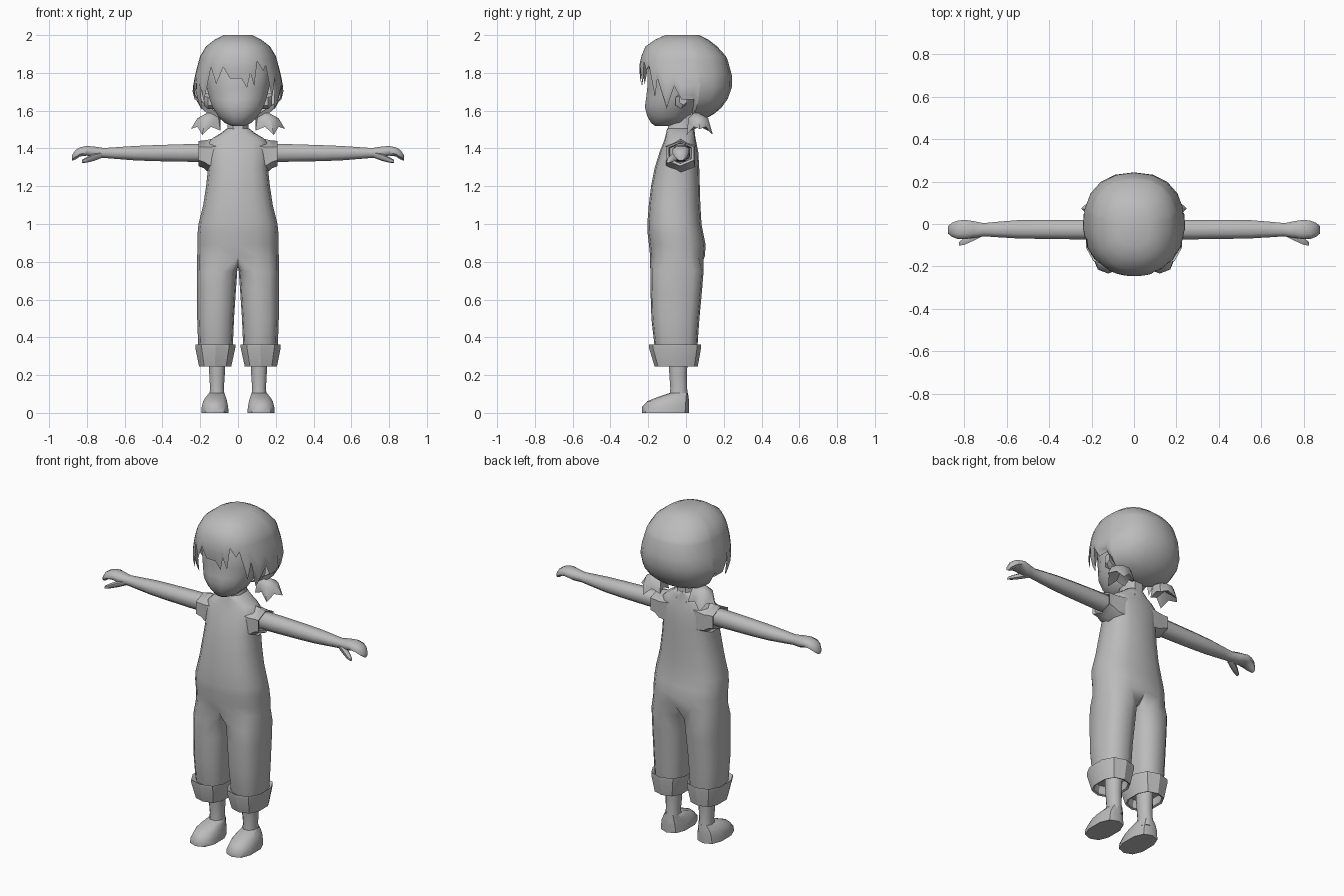
import bpy, bmesh, math

if "Cube" in bpy.data.objects:
    bpy.data.objects.remove(bpy.data.objects["Cube"])

grey = bpy.data.materials.new("grey")
grey.diffuse_color = (0.5, 0.5, 0.5, 1)
grey.use_nodes = True
grey.node_tree.nodes["Principled BSDF"].inputs["Base Color"].default_value = grey.diffuse_color


def finish(name, bm, angle=40):
    bmesh.ops.recalc_face_normals(bm, faces=bm.faces)
    me = bpy.data.meshes.new(name)
    bm.to_mesh(me)
    bm.free()
    me.materials.append(grey)
    ob = bpy.data.objects.new(name, me)
    bpy.context.collection.objects.link(ob)
    bpy.ops.object.select_all(action='DESELECT')
    ob.select_set(True)
    bpy.context.view_layer.objects.active = ob
    bpy.ops.object.shade_smooth_by_angle(angle=math.radians(angle))
    return ob


def spow(c, e):
    return math.copysign(abs(c) ** e, c)


def bridge(bm, a, b):
    for i in range(len(a)):
        j = (i + 1) % len(a)
        bm.faces.new((a[i], a[j], b[j], b[i]))


def loft(name, rings, n=12, axis='z', side=1, e=0.85, angle=40):
    """Rings are (t, u0, u1, v0, v1): position along the axis and extents across it."""
    bm = bmesh.new()
    loops = []
    for t, u0, u1, v0, v1 in rings:
        loop = []
        for i in range(n):
            a = 2 * math.pi * (i + 0.5) / n
            k = math.cos(math.pi / n) ** e
            u = (u0 + u1) / 2 + (u1 - u0) / 2 * spow(math.cos(a), e) / k
            v = (v0 + v1) / 2 + (v1 - v0) / 2 * spow(math.sin(a), e) / (k if n % 4 == 0 else 1)
            p = (u * side, v, t) if axis == 'z' else (t * side, u, v)
            loop.append(bm.verts.new(p))
        loops.append(loop)
    for a, b in zip(loops, loops[1:]):
        bridge(bm, a, b)
    bm.faces.new(loops[0])
    bm.faces.new(loops[-1])
    return finish(name, bm, angle)


def sym(rows):
    """Rings centred on x from (z, half width, y front, y back)."""
    return [(z, -w, w, y0, y1) for z, w, y0, y1 in rows]


# Head and neck
loft("head", sym([(1.52, .035, -.165, -.06), (1.535, .07, -.185, -.01), (1.57, .105, -.205, .02),
                  (1.62, .135, -.218, .05), (1.66, .15, -.212, .08), (1.72, .165, -.205, .1),
                  (1.80, .175, -.205, .1), (1.87, .16, -.18, .1)]), e=.95)
loft("neck", sym([(1.44, .08, -.105, .05), (1.49, .057, -.098, .042), (1.58, .055, -.09, .04)]), n=8)

# Hair: one shell of columns around the head, ending in a jagged fringe at the front
profile = [(2.0, .075, .10, .08), (1.975, .125, .155, .13), (1.94, .17, .205, .175), (1.89, .20, .236, .21),
           (1.85, .212, .246, .23), (1.80, .225, .246, .241), (1.75, .236, .24, .247), (1.70, .241, .235, .24),
           (1.63, .222, .225, .205), (1.58, .16, .21, .145), (1.55, .06, .20, .09)]
fringe = [(-98, 1.66), (-86, 1.66), (-78, 1.73), (-66, 1.60), (-57, 1.74), (-50, 1.65), (-38, 1.83),
          (-26, 1.74), (-18, 1.83), (-8, 1.77), (3, 1.77), (9, 1.72), (14, 1.80), (18, 1.73), (26, 1.86),
          (34, 1.81), (40, 1.84), (48, 1.67), (55, 1.77), (66, 1.61), (78, 1.73), (86, 1.66), (98, 1.66)]
columns = fringe + [(d, 1.55) for d in range(104, 260, 19)]


def hair_point(deg, z, front):
    for (z1, *p), (z0, *q) in zip(profile, profile[1:]):
        if z >= z0 - 1e-6:
            f = (z1 - z) / (z1 - z0)
            rx, rf, rb = [a + (b - a) * f for a, b in zip(p, q)]
            break
    if front:
        rx = max(rx, .205) if z < 1.7 else rx
    c, s = math.cos(math.radians(deg)), math.sin(math.radians(deg))
    return (rx * spow(s, .87), -.01 * (z > 1.9) - (rf if c > 0 else rb) * spow(c, .85), z)


bm = bmesh.new()
cols = []
for deg, zb in columns:
    zs = [2.0, 1.975, 1.94, 1.89] + [1.87 + (zb - 1.87) * t for t in (0, .25, .45, .65, .8, .9, 1)]
    cols.append([bm.verts.new(hair_point(deg, z, abs(deg) < 100)) for z in zs])
for i, a in enumerate(cols):
    b = cols[(i + 1) % len(cols)]
    for k in range(len(a) - 1):
        bm.faces.new((a[k], b[k], b[k + 1], a[k + 1]))
bm.faces.new([c[0] for c in cols])
# Inner walls and underside closing the back mass behind the ears
for c in (cols[len(fringe)], cols[-1]):
    inner = [bm.verts.new((v.co.x * .5, v.co.y + .01, v.co.z)) for v in c[5:]]
    for k in range(len(inner) - 1):
        bm.faces.new((c[5 + k], c[6 + k], inner[k + 1], inner[k]))
bm.faces.new([c[-1] for c in cols[len(fringe):]])
finish("hair", bm, 50)

# Shirt, hips and trouser legs as one body
bm = bmesh.new()
torso = [(1.505, .06, -.10, .045), (1.478, .095, -.106, .047), (1.455, .135, -.112, .05), (1.43, .16, -.12, .055),
         (1.38, .163, -.14, .065), (1.3, .158, -.165, .07), (1.2, .169, -.185, .073), (1.1, .184, -.197, .076),
         (1.0, .209, -.205, .082), (.95, .214, -.203, .092), (.89, .214, -.196, .104), (.83, .216, -.19, .10)]
loops = []
for z, w, y0, y1 in torso:
    loop = []
    for i in range(16):
        a = 2 * math.pi * i / 16 - math.pi / 2
        loop.append(bm.verts.new((w * spow(math.cos(a), .8) if i % 8 else 0,
                                  (y0 + y1) / 2 + (y1 - y0) / 2 * spow(math.sin(a), .8), z)))
    loops.append(loop)
for a, b in zip(loops, loops[1:]):
    bridge(bm, a, b)
bm.faces.new(loops[0])
hip = loops[-1]
crotch = [bm.verts.new((0, y, .775)) for y in (.045, -.045, -.135)]
legs = [(.75, .004, .217, -.19, .094), (.65, .011, .217, -.189, .086), (.5, .021, .216, -.184, .072),
        (.36, .027, .211, -.168, .062), (.30, .035, .2, -.155, .055)]
angles = [-130 + 32.5 * i for i in range(9)] + [155, 180, 205]
for s in (1, -1):
    prev = [hip[(s * i) % 16] for i in range(9)] + crotch
    for z, x0, x1, y0, y1 in legs:
        loop = []
        for d in angles:
            c, q = math.cos(math.radians(d)), math.sin(math.radians(d))
            loop.append(bm.verts.new((s * ((x0 + x1) / 2 + (x1 - x0) / 2 * spow(c, .78)),
                                      (y0 + y1) / 2 + (y1 - y0) / 2 * spow(q, .78), z)))
        bridge(bm, prev, loop)
        prev = loop
    bm.faces.new(prev)
finish("shirt_and_trousers", bm, 70)

for s, tag in ((1, "left"), (-1, "right")):
    # Short sleeve flowing from the shoulder, with a recessed opening
    loft(tag + "_sleeve", [(.08, -.11, .05, 1.25, 1.468), (.15, -.105, .047, 1.268, 1.448),
                           (.18, -.102, .042, 1.295, 1.442), (.21, -.105, .042, 1.307, 1.44),
                           (.205, -.09, .03, 1.32, 1.43), (.17, -.085, .02, 1.325, 1.425)],
         n=6, axis='x', side=s, e=.9, angle=50)
    # Arm, tapering into a mitten-like hand
    loft(tag + "_arm", [(.15, -.072, .02, 1.328, 1.425), (.3, -.072, .02, 1.33, 1.422),
                        (.45, -.07, .02, 1.333, 1.417), (.55, -.068, .018, 1.337, 1.413),
                        (.65, -.062, .01, 1.345, 1.406), (.71, -.058, .004, 1.35, 1.402),
                        (.76, -.066, .014, 1.35, 1.41), (.80, -.072, .02, 1.362, 1.413),
                        (.835, -.07, .015, 1.358, 1.406), (.86, -.06, .005, 1.342, 1.392),
                        (.878, -.045, -.01, 1.335, 1.365)], n=8, axis='x', side=s, e=.9, angle=60)
    loft(tag + "_thumb", [(.72, -.06, -.02, 1.35, 1.385), (.76, -.08, -.04, 1.335, 1.375),
                          (.80, -.098, -.065, 1.325, 1.355), (.825, -.102, -.085, 1.322, 1.34)],
         n=6, axis='x', side=s, e=.9, angle=60)
    # Turned-up cuff, open underneath
    loft(tag + "_cuff", [(.345, .035, .205, -.165, .06), (.362, .014, .226, -.196, .08),
                         (.345, .014, .226, -.196, .08), (.245, .036, .206, -.166, .062),
                         (.25, .046, .196, -.155, .05), (.30, .05, .195, -.15, .05)], n=10, e=.8, side=s, angle=30)
    # Bare ankle and shoe
    loft(tag + "_shin", [(.06, .068, .155, -.09, .012), (.13, .075, .148, -.083, .006),
                         (.2, .07, .152, -.088, .005), (.32, .066, .156, -.095, .01)], n=8, side=s, e=.9, angle=60)
    loft(tag + "_shoe", [(0, .05, .194, -.234, .015), (.03, .052, .192, -.234, .016),
                         (.062, .058, .184, -.205, .016), (.082, .064, .172, -.155, .014),
                         (.105, .072, .153, -.088, .01)], n=10, side=s, e=.8, angle=45)
    # Ear
    loft(tag + "_ear", [(.13, -.05, -.005, 1.61, 1.68), (.16, -.055, .0, 1.61, 1.69),
                        (.18, -.035, .005, 1.63, 1.69)], n=6, axis='x', side=s, e=.9)
    # Spiky pigtail: rounded dome over a star-shaped lower edge
    bm = bmesh.new()
    n = 10
    top = bm.verts.new((.145 * s, .05, 1.598))
    core = bm.verts.new((.16 * s, .07, 1.54))
    mid, low = [], []
    for i in range(n):
        a = 2 * math.pi * i / n
        r, z = (.086, 1.458 + .045 * abs(math.cos(a))) if i % 2 == 0 else (.064, 1.515)
        mid.append(bm.verts.new(((.153 + .062 * math.cos(a)) * s, .065 + .055 * math.sin(a), 1.56)))
        low.append(bm.verts.new(((.163 + r * math.cos(a)) * s, .073 + r * .85 * math.sin(a), z)))
    for i in range(n):
        j = (i + 1) % n
        bm.faces.new((top, mid[i], mid[j]))
        bm.faces.new((mid[i], low[i], low[j], mid[j]))
        bm.faces.new((core, low[j], low[i]))
    finish(tag + "_pigtail", bm, 50)
